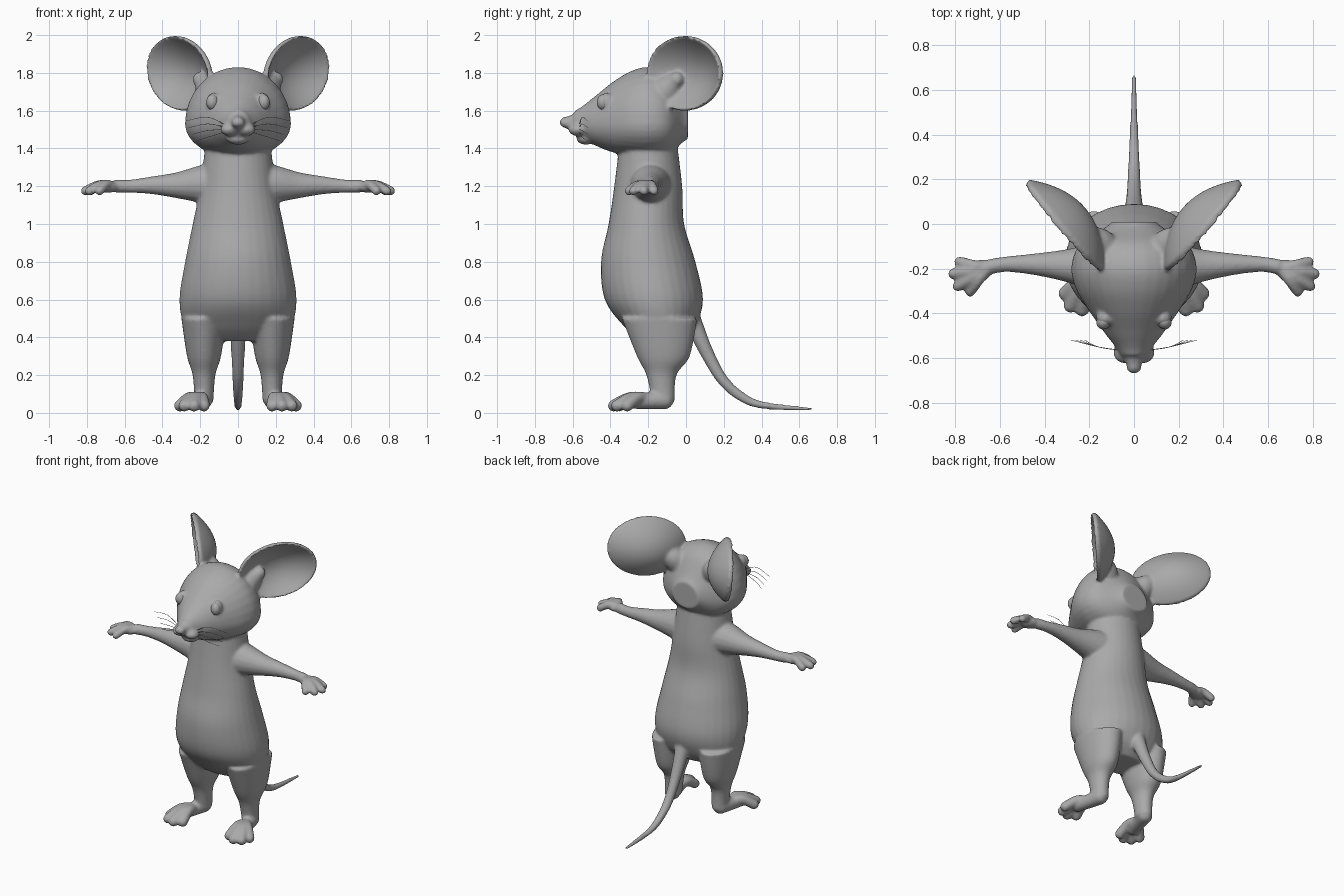
import bpy, bmesh, math
from mathutils import Vector, Matrix

if "Cube" in bpy.data.objects:
    bpy.data.objects.remove(bpy.data.objects["Cube"])

grey = bpy.data.materials.new("plain grey")
grey.use_nodes = True
grey.diffuse_color = (.4, .4, .4, 1)
grey.node_tree.nodes["Principled BSDF"].inputs["Base Color"].default_value = grey.diffuse_color


def finish(bm, name):
    """Turn a bmesh into a smooth shaded object."""
    bmesh.ops.recalc_face_normals(bm, faces=bm.faces)
    for face in bm.faces:
        face.smooth = True
    mesh = bpy.data.meshes.new(name)
    bm.to_mesh(mesh)
    bm.free()
    mesh.materials.append(grey)
    ob = bpy.data.objects.new(name, mesh)
    bpy.context.collection.objects.link(ob)
    return ob


def spline(rows, steps=6):
    """Smooth curve through rows of numbers."""
    def blend(before, start, end, after, t):
        bend = 3 * (start - end) + after - before
        sag = 2 * before - 5 * start + 4 * end - after
        return start + t / 2 * (end - before + t * (sag + t * bend))

    padded = [rows[0], *rows, rows[-1]]
    result = []
    for group in zip(padded, padded[1:], padded[2:], padded[3:]):
        for step in range(steps):
            result.append([blend(*values, step / steps) for values in zip(*group)])
    return result + [list(rows[-1])]


def circle(count=32):
    """Cosine and sine pairs around a circle."""
    turns = [math.tau * i / count for i in range(count)]
    return [(math.cos(a), math.sin(a)) for a in turns]


def loft(bm, rings):
    """Closed skin over a list of point rings."""
    loops = [[bm.verts.new(point) for point in ring] for ring in rings]
    for low, high in zip(loops, loops[1:]):
        for i in range(len(low)):
            bm.faces.new((low[i - 1], low[i], high[i], high[i - 1]))
    bm.faces.new(loops[0])
    bm.faces.new(loops[-1])


def column(bm, rows, x=0):
    """Upright part; rows are height, half width, middle in y, half depth."""
    loft(bm, [[(x + width * c, y + depth * s, z) for c, s in circle()]
              for z, width, y, depth in spline(rows)])


def ball(bm, place, size, turn=0):
    matrix = Matrix.Translation(place) @ Matrix.Rotation(turn, 4, 'Z') @ Matrix.Diagonal((*size, 1))
    bmesh.ops.create_uvsphere(bm, u_segments=16, v_segments=12, radius=1, matrix=matrix)


def tube(bm, rows, side=1):
    """Round limb with round ends; rows are x, y, z, radius."""
    points = [(Vector((side * x, y, z)), radius) for x, y, z, radius in spline(rows)]
    upright = rows[0][0] == rows[-1][0]
    reference = Vector((1, 0, 0)) if upright else Vector((0, 0, 1))
    rings = []
    for i, (place, radius) in enumerate(points):
        ahead = points[min(i + 1, len(points) - 1)][0] - points[max(i - 1, 0)][0]
        across = ahead.cross(reference).normalized()
        up = across.cross(ahead).normalized()
        rings.append([place + radius * (across * c + up * s) for c, s in circle(16)])
    loft(bm, rings)
    for place, radius in (points[0], points[-1]):
        ball(bm, place, (radius, radius, radius))


def fan(bm, root, start, step, reach, radius, side):
    """Four fingers or toes, the middle two longer."""
    x, y, z = root
    for i in range(4):
        length = reach * (1.2 if i in (1, 2) else 1)
        dx, dy = length * math.cos(start + step * i), length * math.sin(start + step * i)
        tube(bm, [(x, y, z, radius), (x + dx / 2, y + dy / 2, z + radius / 3, radius),
                  (x + dx, y + dy, z - radius, radius)], side)


skin = bmesh.new()

# Torso and neck
column(skin, [(.38, .18, -.13, .11), (.46, .28, -.14, .19), (.6, .31, -.17, .26), (.8, .28, -.2, .25),
              (1, .24, -.21, .2), (1.2, .2, -.2, .18), (1.45, .17, -.2, .15)])

# Head, in even slices from the back to the nose: half width, depth of jaw, height of crown
slices = [(.1, .08, .1), (.24, .16, .25), (.28, .18, .3), (.26, .17, .28),
          (.2, .15, .22), (.13, .11, .14), (.06, .06, .07)]
steps = 6
loft(skin, [[(width * c, .01 - .1 * i / steps, 1.53 + (crown if s > 0 else jaw) * s) for c, s in circle()]
            for i, (width, jaw, crown) in enumerate(spline(slices, steps))])

# Snout, nose and lower jaw
tube(skin, [(0, -.54, 1.53, .07), (0, -.6, 1.535, .047), (0, -.64, 1.54, .028)])
ball(skin, (0, -.64, 1.537), (.036, .03, .027))
ball(skin, (0, -.53, 1.45), (.06, .05, .03))

for side in (-1, 1):
    # Muzzle pad and eyelid
    ball(skin, (side * .042, -.57, 1.5), (.05, .055, .035), side * .5)
    ball(skin, (side * .13, -.42, 1.645), (.04, .04, .05), side * .6)

    # Leg and foot
    column(skin, [(.06, .05, -.12, .06), (.2, .06, -.13, .08), (.3, .09, -.12, .14), (.5, .12, -.14, .2)],
           side * .18)
    tube(skin, [(.185, -.115, .068, .05), (.23, -.28, .06, .04)], side)
    fan(skin, (.2, -.2, .07), -1.7, .3, .155, .032, side)

    # Arm and hand
    tube(skin, [(.1, -.19, 1.21, .12), (.2, -.19, 1.21, .1), (.32, -.185, 1.205, .07),
                (.45, -.18, 1.205, .048), (.57, -.18, 1.2, .035), (.64, -.19, 1.2, .035)], side)
    ball(skin, (side * .69, -.21, 1.195), (.06, .05, .03), side * -.4)
    fan(skin, (.66, -.2, 1.2), -.95, .4, .125, .025, side)

    # Cupped ear, turned outward and forward, with a root inside the head
    along = Vector((side * .645, .765, 0)) * .26
    upward = Vector((side * .12, 0, 1)) * .2
    facing = Vector((side * .765, -.645, 0))
    centre = Vector((side * .302, 0, 1.798))
    bowl = [(i / 12, -.11 * (1 - (i / 12) ** 2)) for i in range(1, 13)]
    shell = bowl + [(r * .97, depth + .03) for r, depth in reversed(bowl)]
    loft(skin, [[centre + (along * c + upward * s) * r + facing * depth for c, s in circle(48)]
                for r, depth in shell])
    tube(skin, [(.13, -.13, 1.68, .09), (.165, -.08, 1.73, .07), (.2, -.05, 1.765, .04)], side)

# Tail
tube(skin, [(0, 0, .56, .06), (0, .055, .44, .045), (0, .115, .31, .036), (0, .19, .18, .03),
            (0, .28, .095, .026), (0, .4, .042, .02), (0, .66, .02, .01)])

# Fuse every part into one soft skin
body = finish(skin, "body")
fuse = body.modifiers.new("fuse", 'REMESH')
fuse.mode = 'VOXEL'
fuse.voxel_size = .009
fuse.use_smooth_shade = True
soften = body.modifiers.new("soften", 'SMOOTH')
soften.factor = .5
soften.iterations = 8

# Eyes and whiskers
for side, word in ((-1, "right"), (1, "left")):
    eye = bmesh.new()
    ball(eye, (side * .135, -.437, 1.645), (.032, .036, .042), side * .6)
    finish(eye, word + "_eye")
    hairs = bmesh.new()
    for i in range(4):
        height = 1.44 + .035 * i
        tube(hairs, [(.06, -.565, 1.49 + .01 * i, .0016), (.16, -.55, height + .02, .0014),
                     (.22 + .02 * i, -.52, height, .001)], side)
    finish(hairs, word + "_whiskers")
